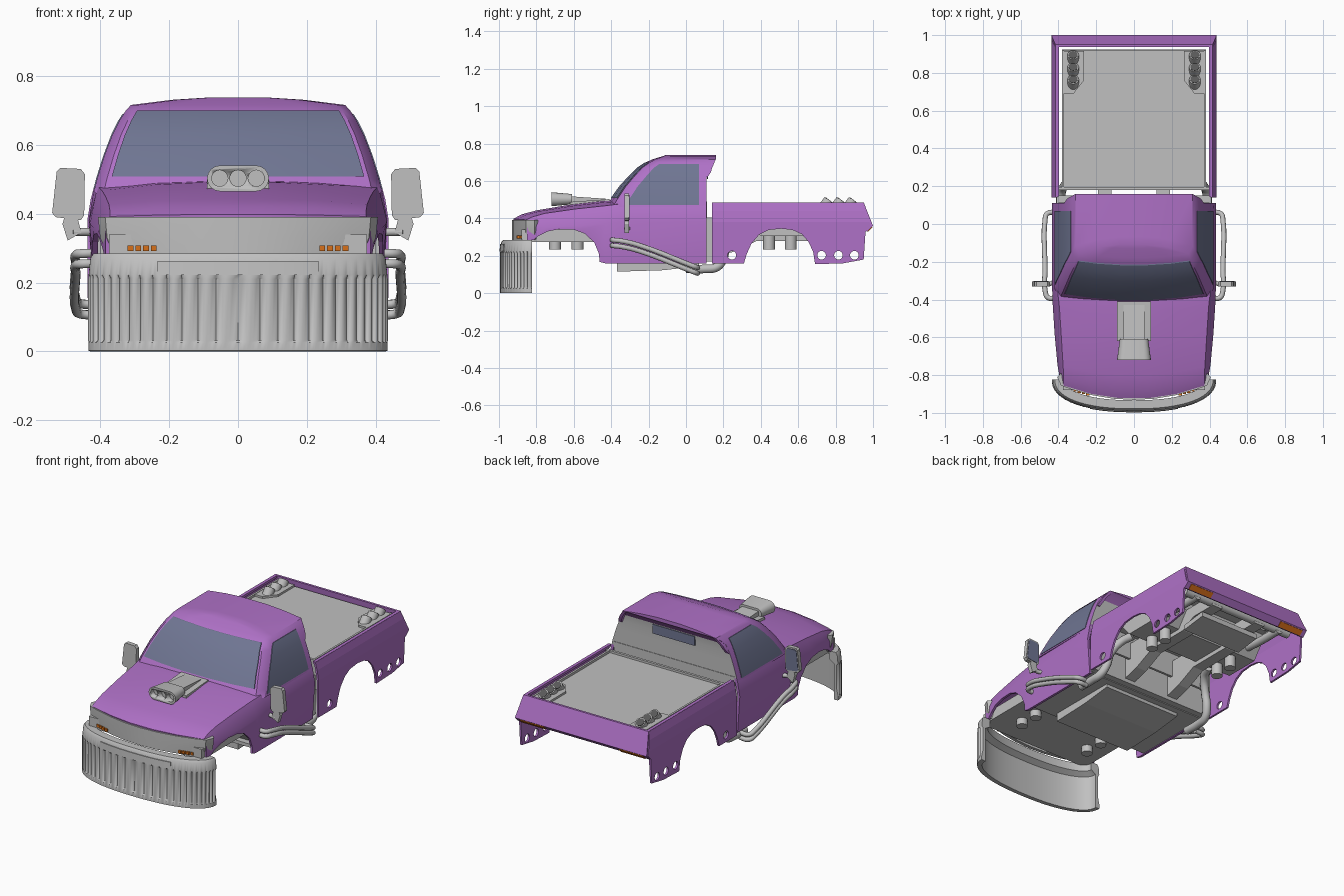
import bpy, bmesh, math
from mathutils import Vector

if "Cube" in bpy.data.objects:
    bpy.data.objects.remove(bpy.data.objects["Cube"])

def material(name, c):
    m = bpy.data.materials.new(name)
    m.diffuse_color = (*c, 1)
    m.use_nodes = True
    m.node_tree.nodes["Principled BSDF"].inputs["Base Color"].default_value = m.diffuse_color
    return m

PURPLE = material("purple_paint", (.43, .165, .57))
GRAY = material("gray_metal", (.53, .53, .53))
GLASS = material("blue_glass", (.16, .18, .29))
ORANGE = material("orange_light", (.68, .16, .01))
DARK = material("dark_gray", (.1, .1, .1))

def make(name, verts, faces, mat, smooth=True):
    me = bpy.data.meshes.new(name)
    me.from_pydata([tuple(v) for v in verts], [], faces)
    bm = bmesh.new(); bm.from_mesh(me)
    bmesh.ops.recalc_face_normals(bm, faces=bm.faces)
    bm.to_mesh(me); bm.free()
    me.materials.append(mat)
    if smooth:
        me.shade_smooth()
        me.set_sharp_from_angle(angle=math.radians(32))
    ob = bpy.data.objects.new(name, me)
    bpy.context.collection.objects.link(ob)
    return ob

def loft(name, rings, mat, strip=True, smooth=True):
    """Closed rings joined in order; strip caps pair point i with point N-1-i."""
    n = len(rings[0]); last = (len(rings) - 1) * n
    faces = [(r*n+i, r*n+(i+1) % n, (r+1)*n+(i+1) % n, (r+1)*n+i)
             for r in range(len(rings)-1) for i in range(n)]
    for o in (0, last):
        if strip:
            faces += [(o+i, o+i+1, o+n-2-i, o+n-1-i) for i in range(n//2 - 1)]
        else:
            faces.append(tuple(range(o, o+n)))
    return make(name, [p for r in rings for p in r], faces, mat, smooth)

def prism(name, yz, x0, x1, mat):
    return loft(name, [[(x, y, z) for y, z in yz] for x in (x0, x1)], mat, False, False)

def box(name, x0, x1, y0, y1, z0, z1, mat):
    return prism(name, [(y0, z0), (y1, z0), (y1, z1), (y0, z1)], x0, x1, mat)

def cyl(name, p, q, r, mat, n=20):
    p, q = Vector(p), Vector(q)
    rot = (q-p).to_track_quat('Z', 'Y')
    def ring(c):
        return [c + rot @ Vector((r*math.cos(2*math.pi*i/n), r*math.sin(2*math.pi*i/n), 0)) for i in range(n)]
    return loft(name, [ring(p), ring(q)], mat, False)

def bake(ob):
    return bpy.data.meshes.new_from_object(ob.evaluated_get(bpy.context.evaluated_depsgraph_get()))

def cut(ob, cutters):
    for c in cutters:
        m = ob.modifiers.new("cut", 'BOOLEAN')
        m.operation, m.solver, m.object = 'DIFFERENCE', 'EXACT', c
    me = bake(ob)
    ob.modifiers.clear()
    ob.data = me
    for c in cutters:
        bpy.data.objects.remove(c)

def tube(name, pts, r, mat):
    cu = bpy.data.curves.new(name, 'CURVE')
    cu.dimensions, cu.bevel_depth, cu.bevel_resolution = '3D', r, 3
    cu.use_fill_caps, cu.resolution_u = True, 5
    sp = cu.splines.new('BEZIER')
    sp.bezier_points.add(len(pts)-1)
    for b, p in zip(sp.bezier_points, pts):
        b.co = p
        b.handle_left_type = b.handle_right_type = 'AUTO'
    tmp = bpy.data.objects.new(name+"_path", cu)
    bpy.context.collection.objects.link(tmp)
    me = bake(tmp)
    bpy.data.objects.remove(tmp)
    me.materials.clear(); me.materials.append(mat)
    me.shade_smooth(); me.set_sharp_from_angle(angle=math.radians(40))
    bpy.context.collection.objects.link(bpy.data.objects.new(name, me))

# hood, fenders and doors: shell lofted along y
# y, bow, centre z, shoulder x z, widest x z, bottom x z
stations = [(-.925, .5, .398, .372, .392, .385, .35, .385, .285),
            (-.88, .42, .422, .372, .408, .393, .35, .39, .283),
            (-.80, .32, .443, .375, .427, .405, .35, .40, .28),
            (-.63, .25, .472, .385, .45, .42, .36, .42, .2),
            (-.46, .15, .492, .395, .467, .43, .37, .42, .16),
            (-.36, .05, .497, .405, .477, .433, .38, .42, .16),
            (.11, 0, .49, .412, .482, .435, .38, .42, .16)]
rings = []
for y, b, zc, ws, zs, wm, zm, wb, zb in stations:
    half = [(wb, zb), (wm, zm), (ws+.008, zs-.018), (ws, zs), (ws*.6, zs+(zc-zs)*.7), (ws*.2, zc)]
    sec = [(-x, z) for x, z in half] + half[::-1]
    outer = [(x, y+b*x*x, z) for x, z in sec]
    inner = [(x*.965, y+b*x*x, z-(.014 if abs(x) < wm-.001 and z > zb else 0)) for x, z in sec]
    rings.append(outer + inner[::-1])
body = loft("hood_and_doors", rings, PURPLE)
cut(body, [prism("arch_cutter", [(-.92, .05), (-.84, .265), (-.79, .305), (-.74, .33), (-.68, .342), (-.6, .34),
    (-.54, .318), (-.49, .27), (-.465, .21), (-.455, .05)], -.6, .6, PURPLE)])

# cab top: rings by height (z, half width, front y, back y)
levels = [(.46, .42, -.43, .11), (.50, .41, -.405, .11), (.57, .388, -.355, .11), (.63, .365, -.30, .11),
          (.67, .345, -.26, .115), (.70, .326, -.215, .14), (.716, .311, -.18, .16), (.731, .19, -.13, .16),
          (.738, .08, -.11, .16)]
def level(z):
    for a, b in zip(levels, levels[1:]):
        if z <= b[0]:
            t = (z-a[0])/(b[0]-a[0])
            return [p+(q-p)*t for p, q in zip(a, b)]
rings = []
for z, w, yf, yb in levels:
    half = [(w, yb, z), (w, yf+.25*w*w+.04, z)] + [(w*f, yf+.25*(w*f)**2, z) for f in (.93, .6, .2)]
    rings.append(half + [(-x, y, z) for x, y, z in half[::-1]])
cab = loft("cab_roof", rings, PURPLE)
cab.data.materials.append(GRAY)
for p in cab.data.polygons:
    if p.normal.y > .6 and p.center.z < .68:
        p.material_index = 1

# glass plates following the cab surface
rings = []
for z in (.508, .57, .63, .67, .70):
    _, w, yf, _ = level(z)
    xs = [w*f for f in (-.9, -.6, -.2, .2, .6, .9)]
    rings.append([(x, yf+.25*x*x-.005, z) for x in xs] + [(x, yf+.25*x*x+.003, z) for x in xs[::-1]])
loft("windshield", rings, GLASS)
for s in (1, -1):
    rings = []
    for z in (.472, .50, .57, .63, .67, .69):
        _, w, yf, _ = level(z)
        y0 = yf+.25*w*w+.058
        rings.append([(s*(w+.003), y0, z), (s*(w+.003), .07, z), (s*(w-.005), .07, z), (s*(w-.005), y0, z)])
    loft("side_window", rings, GLASS)
    # fin joining the rear pillar to the roof overhang
    loft("roof_fin", [[(s*(w-d), y, z) for d in (0, .02) for y in ((.10, yb) if d == 0 else (yb, .10))]
                      for z, w, yb in ((.62, .367, .115), (.645, .356, .132), (.67, .344, .14), (.714, .311, .158))], PURPLE)
box("rear_window", -.14, .14, .111, .1185, .61, .665, GLASS)
box("cab_back_wall", -.40, .40, .10, .113, .17, .49, GRAY)
box("cab_bed_spacer", -.41, .41, .11, .15, .17, .405, GRAY)

# front grille strip with wrapped headlights
def strip_ring(z, k):
    xs = [-.388, -.33, -.22, -.11, 0, .11, .22, .33, .388]
    o = [(-.409*k, -.81, z)] + [(x*k, -.931+.5*x*x, z) for x in xs] + [(.409*k, -.81, z)]
    return o + [(x*.95, y+.02, z) for x, y, z in o[::-1]]
loft("grille_and_headlights", [strip_ring(.285, .93), strip_ring(.33, .98), strip_ring(.391, .995)], GRAY)
for s in (1, -1):
    for i in range(4):
        x = s*(.245+i*.0225)
        y = -.931+.5*x*x*1.07
        box("turn_signal", x-.0085, x+.0085, y-.008, y+.02, .292, .308, ORANGE)

# ribbed front bumper: cross-section swept along a bowed path
def path(t):
    a = abs(t)*math.pi/2
    return Vector((math.copysign(.429*math.sin(a)**.87, t), -.823-.165*max(0, math.cos(a))**.87, 0))
def bumper_frame(t):
    d = path(min(1, t+.01))-path(max(-1, t-.01))
    return path(t), Vector((d.y, -d.x, 0)).normalized()
def sweep(name, ts, profile, mat):
    rings = []
    for i, t in enumerate(ts):
        p, nrm = bumper_frame(t)
        rings.append([p+nrm*o+Vector((0, 0, z)) for o, z in profile(i)])
    return loft(name, rings, mat)
def ribbed(i):
    rib = .012*abs(math.sin(math.pi*i/6)) - .005
    return [(0, 0), (.006, .002), (.006, .026), (rib, .032), (rib, .21), (.005, .222), (0, .272), (-.01, .285),
            (-.055, .285), (-.055, .235), (-.022, .215), (-.022, .15), (-.022, .06), (-.022, 0)]
sweep("front_bumper", [-1+i/84 for i in range(169)], ribbed, GRAY)
sweep("bumper_panel", [-.33+.033*i for i in range(21)],
      lambda i: [(-.01, .222), (.009, .222), (.006, .262), (-.01, .262)], GRAY)

# hood scoop with three bored intakes
def stadium(y, w, z0, z1):
    r = (z1-z0)/2
    right = [(w-r+r*math.sin(a), y, z0+r-r*math.cos(a)) for a in [math.pi*k/8 for k in range(9)]]
    return right + [(-x, yy, z) for x, yy, z in right[::-1]]
scoop = loft("scoop_mouth", [stadium(-.72, .09, .465, .54), stadium(-.61, .075, .475, .53)], GRAY, False)
cut(scoop, [cyl("bore", (x, -.76, .503), (x, -.69, .503), .0235, GRAY) for x in (-.053, 0, .053)])
prism("scoop_base", [(-.62, .45), (-.41, .47), (-.41, .503), (-.62, .488)], -.09, .09, GRAY)
prism("scoop_duct", [(-.62, .48), (-.44, .48), (-.43, .505), (-.62, .518)], -.055, .055, GRAY)

# bed sides with wheel arch and round holes, leaning in at the top
outline = [(.14, .485), (.94, .485), (.99, .36), (.96, .33), (.95, .18), (.84, .16), (.69, .155), (.68, .22), (.655, .275),
           (.62, .315), (.57, .338), (.51, .345), (.44, .338), (.39, .312), (.35, .265), (.325, .21), (.31, .16), (.14, .16)]
for s in (1, -1):
    side = prism("bed_side", outline, s*.426, s*.438, PURPLE)
    cut(side, [cyl("hole_cutter", (s*.3, y, .203), (s*.6, y, .203), .023, PURPLE) for y in (.245, .725, .815, .90)])
    bm = bmesh.new(); bm.from_mesh(side.data)
    for z in (.38, .44):
        bmesh.ops.bisect_plane(bm, geom=bm.verts[:]+bm.edges[:]+bm.faces[:], plane_co=(0, 0, z), plane_no=(0, 0, 1))
    for v in bm.verts:
        v.co.x -= s*(.16*max(0, v.co.z-.38) + .1*max(0, v.co.z-.44))
    bm.to_mesh(side.data); bm.free()
    box("bed_rim", s*.397, s*.416, .145, .945, .472, .486, PURPLE)
    box("bed_inner_wall", s*.370, s*.382, .19, .92, .40, .476, GRAY)
    # corner plate and slanted stacks
    loft("stack_plate", [[(s*x, y, z) for x, y in ((.37, .69), (.37, .915), (.265, .915), (.265, .76), (.32, .69))]
                         for z in (.46, .474)], GRAY, False, False)
    for y in (.765, .83, .895):
        cyl("stack", (s*.322, y-.036, .448), (s*.322, y, .496), .030, GRAY)
        cyl("stack_opening", (s*.322, y-.012, .48), (s*.322, y+.0015, .498), .024, DARK)
    # tail lights under the tailgate lip
    prism("tail_light", [(.997, .352), (.973, .329), (.969, .333), (.993, .357)], s*.25, s*.41, ORANGE)
box("bed_floor", -.372, .372, .19, .92, .447, .462, GRAY)
box("bed_front_wall", -.40, .40, .18, .195, .30, .475, GRAY)
gate = [(.936, .486), (.95, .486), (1, .36), (.968, .33), (.95, .34)]
loft("tailgate", [[(s*(.438 if z < .4 else .416), y, z) for y, z in gate] for s in (-1, 1)], PURPLE, False, False)

# mirrors, side tubes and exhaust
def plate(name, xz, y0, y1, s, mat):
    loft(name, [[(s*x, y, z) for x, z in xz] for y in (y0, y1)], mat, False, False)
for s in (1, -1):
    shell = [(.447, .395), (.457, .381), (.53, .39), (.54, .402), (.527, .522), (.517, .533), (.457, .53), (.445, .515)]
    plate("mirror_housing", shell, -.330, -.305, s, GRAY)
    plate("mirror_glass", [(.495+(x-.495)*.85, .457+(z-.457)*.88) for x, z in shell], -.306, -.302, s, GLASS)
    plate("mirror_foot", [(.455, .345), (.495, .322), (.51, .37), (.505, .387), (.465, .383)], -.33, -.305, s, GRAY)
    tube("mirror_arm", [(s*.41, -.30, .345), (s*.44, -.315, .347), (s*.48, -.32, .347)], .012, GRAY)
    for k in range(2):
        d = k*.03
        tube("side_tube", [(s*.41, -.39, .285-d), (s*.455, -.39, .284-d), (s*.471, -.35, .28-d), (s*.471, -.25, .256-d),
             (s*.471, .02, .152-d), (s*.46, .055, .139-d), (s*.40, .06, .137-d)], .0135, GRAY)
    tube("exhaust_pipe", [(s*.39, .0, .13), (s*.39, .1, .13), (s*.385, .165, .14), (s*.37, .20, .19), (s*.35, .21, .27),
         (s*.31, .25, .34), (s*.28, .32, .36)], .024, GRAY)
    tube("rear_pipe", [(s*.3, .62, .36), (s*.3, .75, .35), (s*.3, .92, .35)], .024, GRAY)
    # suspension cups and frame rails underneath
    for y in (-.70, -.58, .445, .56):
        cyl("suspension_cup", (s*.24, y, .235), (s*.24, y, .35), .032, GRAY)
    prism("frame_rail", [(.10, .18), (.25, .22), (.38, .28), (.66, .28), (.75, .33), (.92, .33), (.92, .40), (.1, .40)],
          s*.12, s*.19, GRAY)

# underside
prism("front_floor", [(-.88, .275), (-.42, .275), (-.36, .18), (-.36, .34), (-.88, .34)], -.375, .375, GRAY)
prism("skid_plate", [(-.37, .115), (-.12, .123), (.07, .145), (.07, .175), (-.37, .175)], -.26, .26, GRAY)
box("cab_floor", -.41, .41, -.40, .11, .165, .185, GRAY)
prism("rear_axle_housing", [(.32, .40), (.40, .305), (.62, .305), (.69, .40), (.69, .448), (.32, .448)], -.37, .37, GRAY)
prism("rear_skid", [(.68, .27), (.84, .29), (.84, .32), (.68, .30)], -.2, .2, GRAY)
cyl("rear_cross_tube", (-.38, .90, .36), (.38, .90, .36), .025, GRAY)
